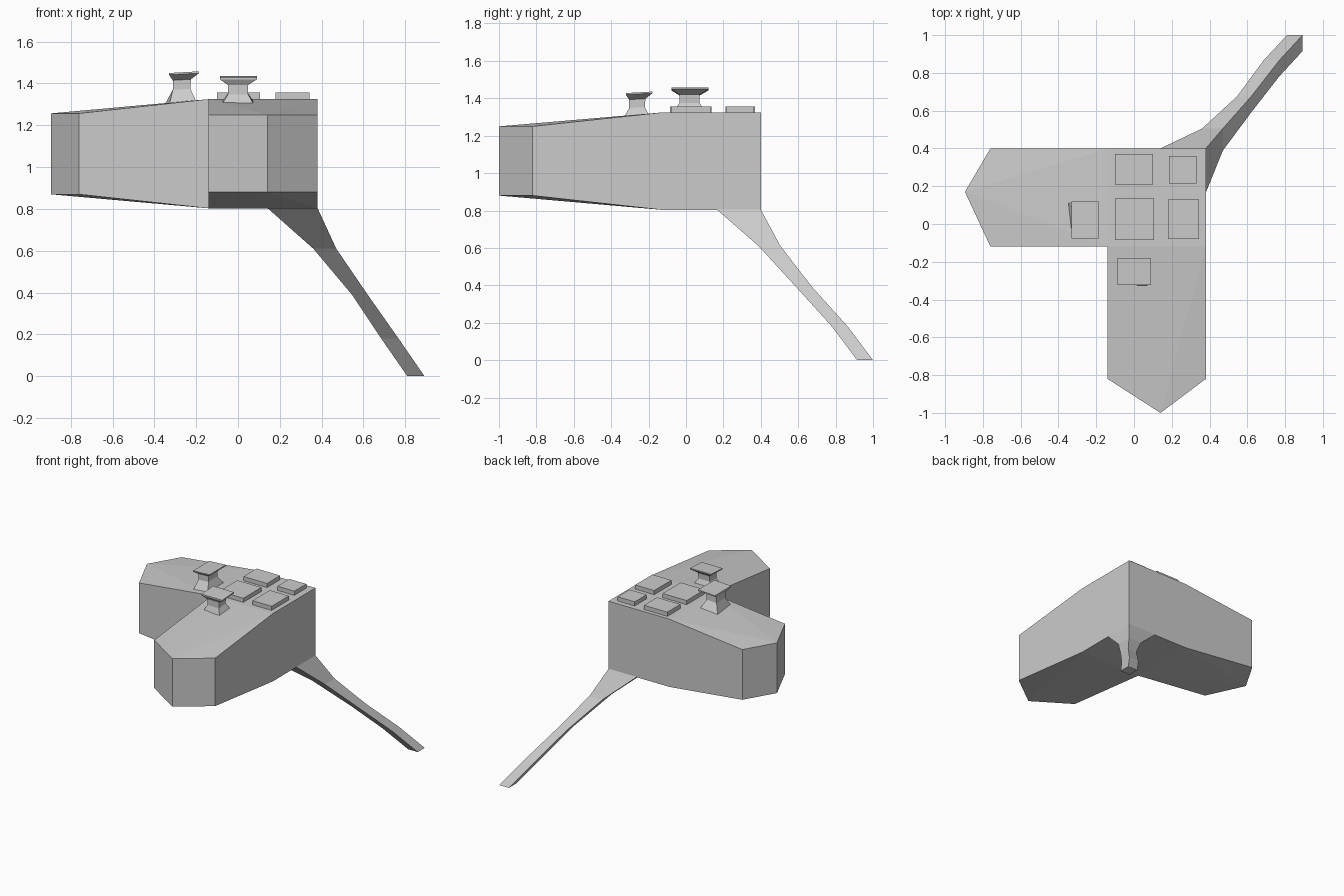
import bpy, bmesh

if "Cube" in bpy.data.objects:
    bpy.data.objects.remove(bpy.data.objects["Cube"])


def make_object(name, verts, faces):
    bm = bmesh.new()
    vs = [bm.verts.new(v) for v in verts]
    for f in faces:
        bm.faces.new([vs[i] for i in f])
    bmesh.ops.recalc_face_normals(bm, faces=bm.faces)
    me = bpy.data.meshes.new(name)
    bm.to_mesh(me)
    bm.free()
    ob = bpy.data.objects.new(name, me)
    bpy.context.collection.objects.link(ob)
    return ob


def loft(name, rings):
    """Bridge four-sided rings and cap both ends."""
    verts = [p for r in rings for p in r]
    last = 4 * (len(rings) - 1)
    faces = [(0, 1, 2, 3), tuple(last + i for i in range(4))]
    for k in range(0, last, 4):
        for i in range(4):
            j = (i + 1) % 4
            faces.append((k + i, k + j, k + 4 + j, k + 4 + i))
    return make_object(name, verts, faces)


def rect(x0, x1, y0, y1, za, zb=None):
    """Rectangle whose height runs from za at x0 to zb at x1."""
    zb = za if zb is None else zb
    return [(x0, y0, za), (x1, y0, zb), (x1, y1, zb), (x0, y1, za)]


# Corner-shaped body: outline with top and bottom heights, arms taper to points
outline = [(-.14, -.12), (-.76, -.12), (-.895, .17), (-.76, .40), (-.14, .40),
           (.38, .40), (.38, -.12), (.38, -.82), (.14, -1.0), (-.14, -.82)]
low = [.803, .87, .87, .87, .803, .803, .803, .88, .88, .88]
high = [1.325, 1.257, 1.257, 1.257, 1.325, 1.325, 1.325, 1.25, 1.25, 1.25]
n = len(outline)
verts = [(x, y, z) for (x, y), z in zip(outline, low)]
verts += [(x, y, z) for (x, y), z in zip(outline, high)]
cap = [(0, 4, 5, 6), (2, 1, 0), (2, 0, 4), (2, 4, 3), (8, 7, 6), (8, 6, 0), (8, 0, 9)]
faces = cap + [tuple(i + n for i in f) for f in cap]
faces += [(i, (i + 1) % n, (i + 1) % n + n, i + n) for i in range(n)]
make_object("body", verts, faces)

# Tail sweeping down from the outer corner to the ground
loft("tail", [rect(*r) for r in [
    (.14, .38, .165, .40, .805), (.36, .47, .388, .505, .61),
    (.545, .62, .59, .675, .39), (.685, .768, .78, .865, .18),
    (.81, .892, .915, 1.0, 0)]])

# Flat square buttons
for i, (x0, x1, y0, y1) in enumerate([
        (-.10, .10, .21, .37), (.185, .33, .215, .36),
        (-.10, .105, -.085, .135), (.18, .343, -.08, .13)]):
    loft(f"button_{i + 1}", [rect(x0, x1, y0, y1, 1.315), rect(x0, x1, y0, y1, 1.357)])


# Two waisted, slightly tilted sticks; the second swaps x and y
def stick_rings():
    base = rect(-.35, -.20, -.08, .115, 1.30, 1.315)
    base[0] = (-.328, -.08, 1.30)
    return [base,
            rect(-.312, -.228, -.035, .073, 1.37, 1.375),
            rect(-.312, -.225, -.035, .073, 1.415, 1.42),
            rect(-.33, -.187, -.078, .12, 1.442, 1.449),
            rect(-.33, -.187, -.078, .12, 1.45, 1.458)]


loft("stick_left", stick_rings())
loft("stick_front", [[((y - .021) * .9 + .002, x + .008, z - .022)
                      for x, y, z in r] for r in stick_rings()])
